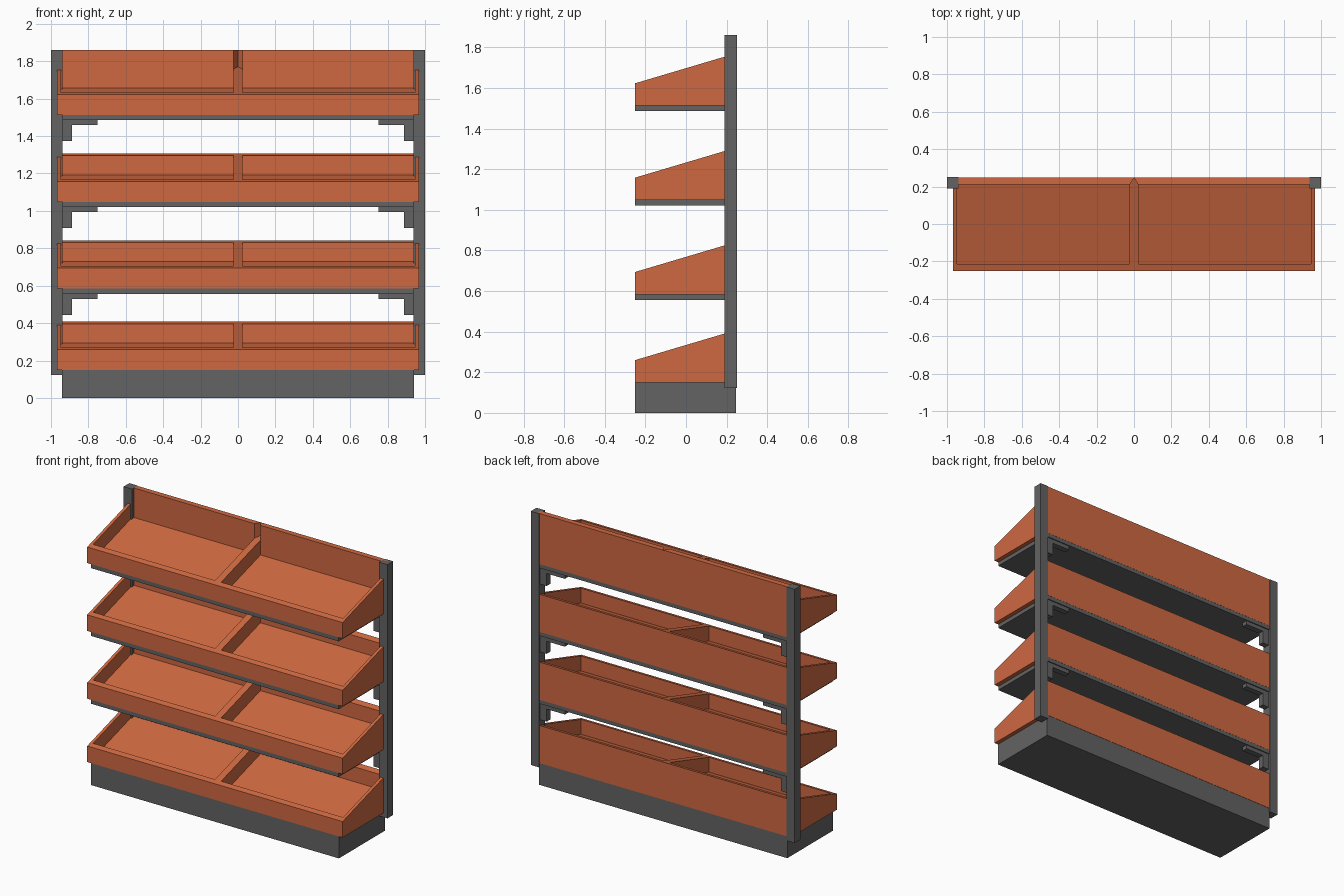
import bpy, bmesh

if "Cube" in bpy.data.objects:
    bpy.data.objects.remove(bpy.data.objects["Cube"])


def material(name, rgb):
    m = bpy.data.materials.new(name)
    m.diffuse_color = (*rgb, 1)
    m.use_nodes = True
    m.node_tree.nodes["Principled BSDF"].inputs["Base Color"].default_value = m.diffuse_color
    return m


ORANGE = material("orange", (0.62, 0.14, 0.053))
GREY = material("dark grey", (0.125, 0.125, 0.125))


def finish(name, bm, mat, mirror=False):
    bmesh.ops.recalc_face_normals(bm, faces=bm.faces)
    me = bpy.data.meshes.new(name)
    bm.to_mesh(me)
    bm.free()
    me.materials.append(mat)
    ob = bpy.data.objects.new(name, me)
    bpy.context.collection.objects.link(ob)
    if mirror:
        mod = ob.modifiers.new("mirror", 'MIRROR')
        mod.use_mirror_merge = False
    return ob


def prism(bm, pts, y0, y1):
    """Extrude an x-z outline from y0 to y1."""
    f = bm.faces.new([bm.verts.new((x, y0, z)) for x, z in pts])
    ext = bmesh.ops.extrude_face_region(bm, geom=[f], use_keep_orig=True)
    for v in ext["geom"]:
        if isinstance(v, bmesh.types.BMVert):
            v.co.y = y1


def block(name, x0, x1, y0, y1, z0, z1, mirror=False):
    bm = bmesh.new()
    prism(bm, [(x0, z0), (x1, z0), (x1, z1), (x0, z1)], y0, y1)
    finish(name, bm, GREY, mirror)


def tray(name, base, back_top=None):
    """Pair of sloped open bins with mitred rims."""
    bm = bmesh.new()
    outer = [(0, -0.25), (0.968, -0.25), (0.968, 0.248), (0, 0.248)]
    inner = [(0.023, -0.215), (0.947, -0.215), (0.947, 0.21), (0.023, 0.21)]

    def rim_z(y):
        return base + 0.11 + 0.297 * (y + 0.25)

    rings = [
        [bm.verts.new((x, y, base)) for x, y in outer],
        [bm.verts.new((x, y, rim_z(y))) for x, y in outer],
        [bm.verts.new((x, y, rim_z(y))) for x, y in inner],
        [bm.verts.new((x, y, rim_z(y) - 0.102)) for x, y in inner],
    ]
    bm.faces.new(rings[0][::-1])
    bm.faces.new(rings[-1])
    back_rim = None
    for k, (a, b) in enumerate(zip(rings, rings[1:])):
        for i in range(4):
            j = (i + 1) % 4
            f = bm.faces.new((a[i], a[j], b[j], b[i]))
            if k == 1 and i == 2:
                back_rim = f
    # raised back board
    if back_top:
        bmesh.ops.recalc_face_normals(bm, faces=bm.faces)
        ext = bmesh.ops.extrude_discrete_faces(bm, faces=[back_rim])
        for v in ext["faces"][0].verts:
            v.co.z = back_top
    finish(name, bm, ORANGE, True)


# frame
block("base", -0.94, 0.94, -0.25, 0.246, 0, 0.15)
block("post", 0.937, 1.0, 0.19, 0.252, 0.122, 1.86, True)

# trays with shelf plates and brackets
tray("tray_1", 0.15)
for n in range(3):
    z = 0.584 + 0.4645 * n
    tray(f"tray_{n + 2}", z, 1.86 if n == 2 else None)
    s = z - 0.027
    block(f"shelf_{n + 2}", -0.938, 0.938, -0.25, 0.247, s, z)
    bm = bmesh.new()
    prism(bm, [(0.94, s), (0.75, s), (0.75, s - 0.027), (0.888, s - 0.027),
               (0.888, s - 0.113), (0.94, s - 0.113)], 0.2, 0.24)
    finish(f"bracket_{n + 2}", bm, GREY, True)
